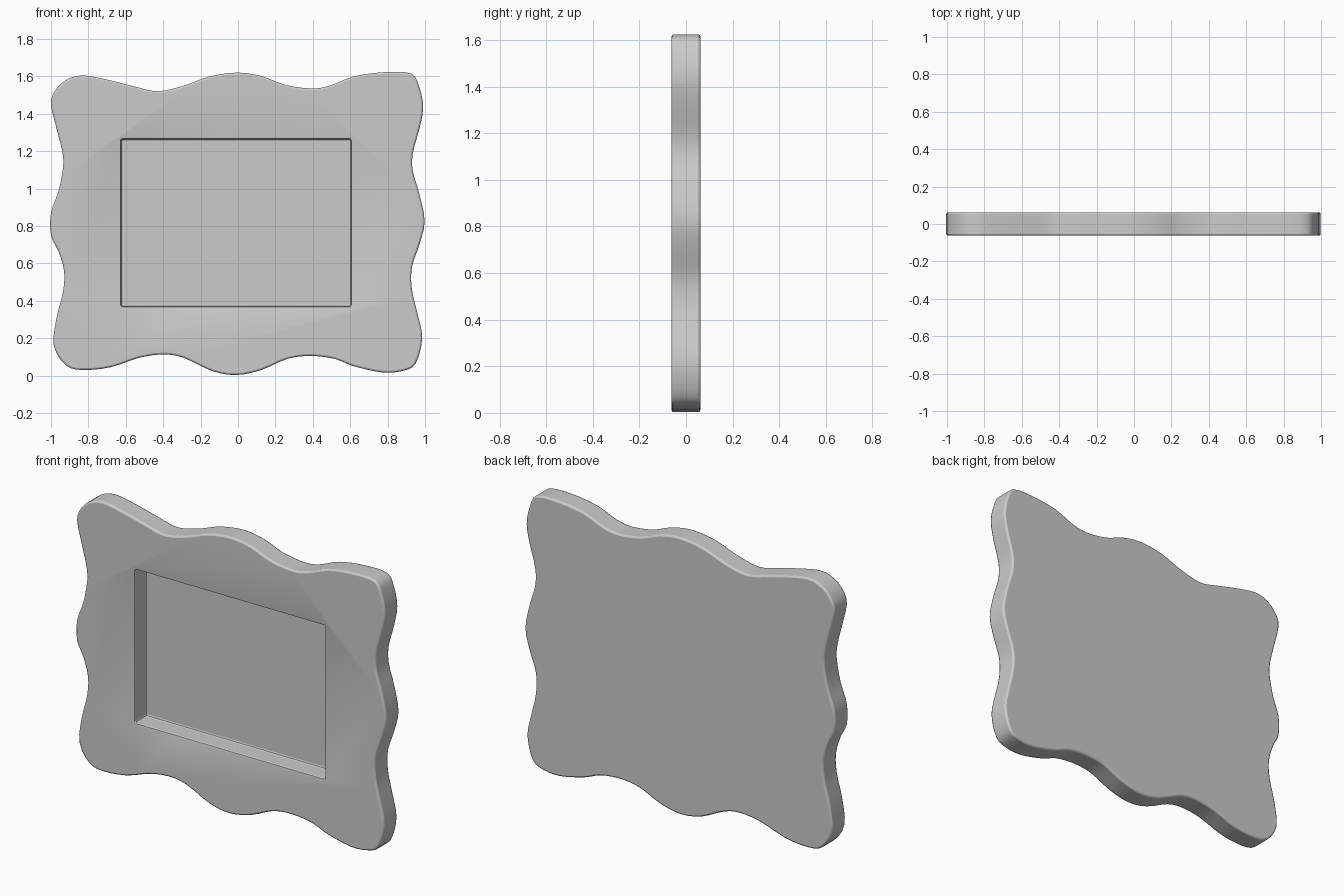
import bpy, bmesh
from mathutils import Vector

if "Cube" in bpy.data.objects:
    bpy.data.objects.remove(bpy.data.objects["Cube"])

HALF_T = 0.0625   # half of the frame thickness
FLOOR_Y = 0.048   # back of the picture recess

# Wavy outline (x, z), clockwise from the upper left corner
OUTLINE = [
    # top edge
    (-1.0, 1.45), (-.98, 1.52), (-.92, 1.58), (-.83, 1.605), (-.69, 1.58), (-.55, 1.545),
    (-.43, 1.52), (-.29, 1.55), (-.15, 1.6), (0, 1.62), (.13, 1.6), (.25, 1.555),
    (.39, 1.535), (.49, 1.55), (.62, 1.6), (.78, 1.622), (.925, 1.615),
    # right edge
    (.97, 1.54), (.99, 1.435), (.97, 1.32), (.935, 1.19), (.935, 1.09), (.97, .97),
    (.998, .825), (.97, .70), (.93, .58), (.93, .46), (.96, .33), (.985, .2), (.95, .065),
    # bottom edge
    (.88, .025), (.77, .017), (.62, .05), (.515, .09), (.39, .105), (.265, .09),
    (.125, .03), (-.01, .003), (-.14, .025), (-.29, .095), (-.40, .113), (-.53, .095),
    (-.68, .045), (-.83, .03), (-.92, .055),
    # left edge
    (-.985, .16), (-.97, .31), (-.935, .45), (-.93, .56), (-.96, .665),
    (-1.0, .75), (-1.0, .87), (-.96, .985), (-.935, 1.115), (-.94, 1.2), (-.97, 1.32),
]


def smooth_loop(points, steps=3):
    """Closed Catmull-Rom curve through the points."""
    p = [Vector(q) for q in points]
    n, out = len(p), []
    for i in range(n):
        a, b, c, d = p[i - 1], p[i], p[(i + 1) % n], p[(i + 2) % n]
        for k in range(steps):
            t = k / steps
            out.append(0.5 * (2 * b + (c - a) * t + (2 * a - 5 * b + 4 * c - d) * t ** 2
                              + (3 * b - a - 3 * c + d) * t ** 3))
    return out


def extruded(name, loop, y0, y1):
    """Solid made by extruding an x-z outline along y."""
    bm = bmesh.new()
    face = bm.faces.new([bm.verts.new((x, y0, z)) for x, z in loop])
    res = bmesh.ops.extrude_face_region(bm, geom=[face])
    verts = [g for g in res["geom"] if isinstance(g, bmesh.types.BMVert)]
    bmesh.ops.translate(bm, vec=(0, y1 - y0, 0), verts=verts)
    bmesh.ops.recalc_face_normals(bm, faces=bm.faces)
    mesh = bpy.data.meshes.new(name)
    bm.to_mesh(mesh)
    bm.free()
    obj = bpy.data.objects.new(name, mesh)
    bpy.context.collection.objects.link(obj)
    return obj


# Frame body and the cutter for its rectangular recess
frame = extruded("picture_frame", smooth_loop(OUTLINE), -HALF_T, HALF_T)
cutter = extruded("recess_cutter",
                  [(-.625, .37), (.605, .37), (.605, 1.265), (-.625, 1.265)], -0.2, FLOOR_Y)
cutter.hide_render = True
cutter.hide_viewport = True

cut = frame.modifiers.new("recess", 'BOOLEAN')
cut.operation = 'DIFFERENCE'
cut.solver = 'EXACT'
cut.object = cutter

# Softened rims
bevel = frame.modifiers.new("soft_edges", 'BEVEL')
bevel.width = 0.01
bevel.segments = 2
bevel.limit_method = 'ANGLE'
bevel.angle_limit = 1.0

bpy.context.view_layer.objects.active = frame
frame.select_set(True)
bpy.ops.object.shade_smooth_by_angle(angle=0.6)
